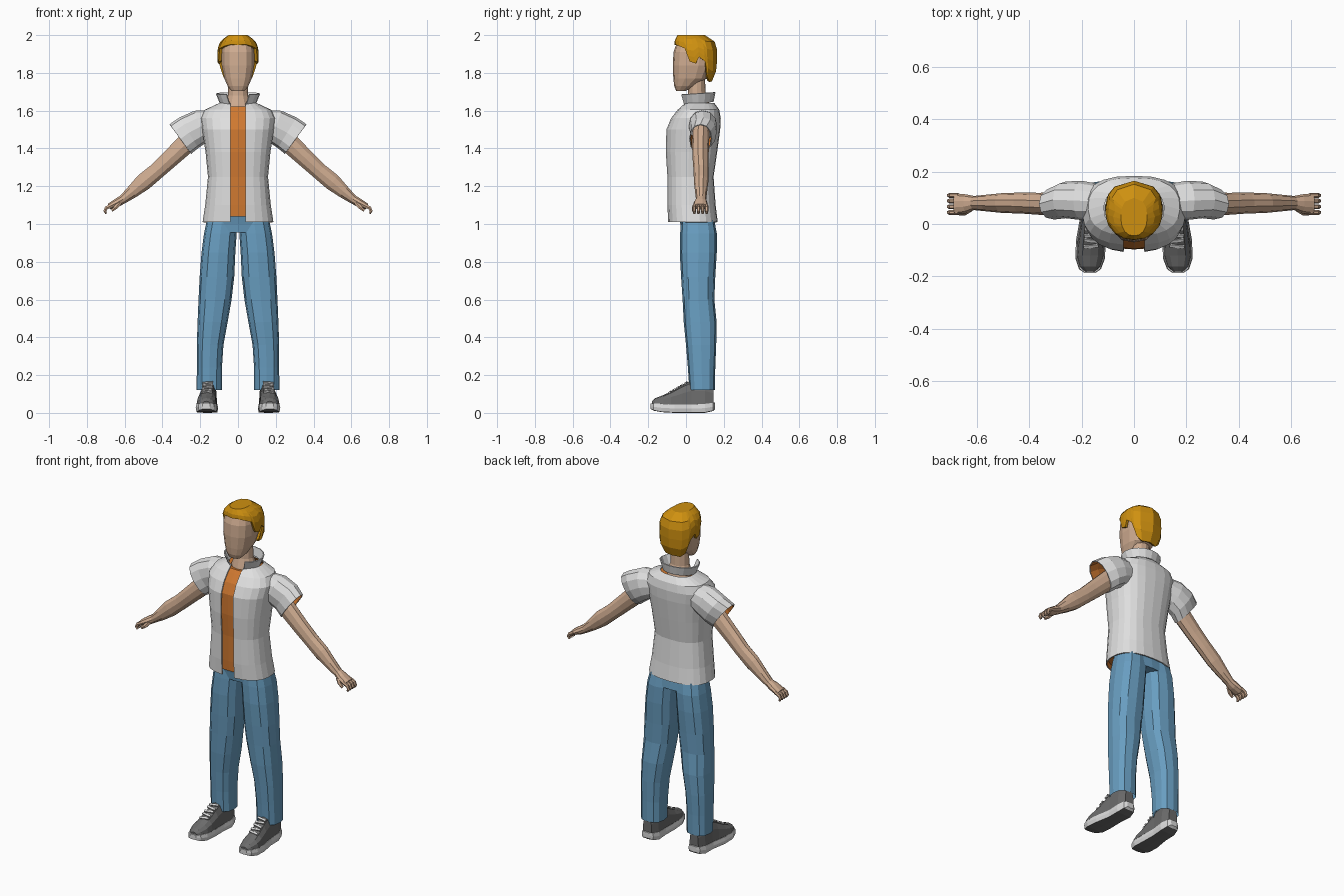
import bpy, bmesh, math
from mathutils import Vector, Matrix

if "Cube" in bpy.data.objects:
    bpy.data.objects.remove(bpy.data.objects["Cube"])


def mat(name, r, g, b):
    m = bpy.data.materials.new(name)
    m.diffuse_color = (r, g, b, 1)
    m.use_nodes = True
    m.node_tree.nodes["Principled BSDF"].inputs["Base Color"].default_value = m.diffuse_color
    return m


SKIN = mat("skin", 0.62, 0.41, 0.28)
HAIR = mat("golden_hair", 0.62, 0.28, 0.005)
WHITE = mat("shirt_white", 0.74, 0.74, 0.74)
ORANGE = mat("orange_cloth", 0.63, 0.19, 0.03)
DENIM = mat("denim_blue", 0.14, 0.34, 0.53)
GREY = mat("shoe_grey", 0.15, 0.15, 0.15)
RUBBER = mat("sole_white", 0.70, 0.70, 0.70)


def finish(name, bm, mats, solid=0, mirror=False):
    bmesh.ops.recalc_face_normals(bm, faces=bm.faces)
    me = bpy.data.meshes.new(name)
    bm.to_mesh(me)
    bm.free()
    for m in mats:
        me.materials.append(m)
    ob = bpy.data.objects.new(name, me)
    bpy.context.collection.objects.link(ob)
    if solid:
        s = ob.modifiers.new("thickness", 'SOLIDIFY')
        s.thickness, s.offset = solid, -1
        s.material_offset = len(mats) - 1
    if mirror:
        ob.modifiers.new("mirror", 'MIRROR')
    return ob


def se(a, p):
    return math.copysign(abs(a) ** (2 / p), a)


def point(c, u, v, t, p):
    return Vector(c) + Vector(u) * se(math.sin(t), p) + Vector(v) * se(math.cos(t), p)


def ring(c, u, v, n=16, p=2.0, half_gap=0):
    """Superellipse ring; with half_gap it is left open at the front."""
    if not half_gap:
        return [point(c, u, v, 2 * math.pi * i / n, p) for i in range(n)]
    t0 = math.asin((half_gap / Vector(u).length) ** (p / 2))
    return [point(c, u, v, t0 + (2 * math.pi - 2 * t0) * i / n, p) for i in range(n + 1)]


def skin_rings(rings, closed=True, caps=(True, True)):
    bm = bmesh.new()
    vs = [[bm.verts.new(q) for q in r] for r in rings]
    n = len(vs[0])
    for a, b in zip(vs, vs[1:]):
        for i in range(n if closed else n - 1):
            j = (i + 1) % n
            bm.faces.new((a[i], a[j], b[j], b[i]))
    if caps[0]:
        bm.faces.new(vs[0])
    if caps[1]:
        bm.faces.new(vs[-1])
    return bm


def level(z, x0, x1, y0, y1, tilt=0, **kw):
    """Horizontal ring between x and y limits; tilt lowers its front."""
    return ring(((x0 + x1) / 2, (y0 + y1) / 2, z), ((x1 - x0) / 2, 0, 0),
                (0, -(y1 - y0) / 2, -tilt), **kw)


def limb(path, n=8, p=2.0, caps=(True, True)):
    """Tube along (x, y, z, radius, y radius) points, bending in the xz plane."""
    rings = []
    for i, (x, y, z, rz, ry) in enumerate(path):
        a, b = path[max(i - 1, 0)], path[min(i + 1, len(path) - 1)]
        d = Vector((b[0] - a[0], 0, b[2] - a[2])).normalized()
        rings.append(ring((x, y, z), (-d.z * rz, 0, d.x * rz), (0, -ry, 0), n, p))
    return skin_rings(rings, caps=caps)


# head and neck
head = [(1.705, .036, -.052, 0), (1.73, .056, -.062, .05), (1.77, .074, -.067, .11),
        (1.84, .088, -.07, .14), (1.91, .088, -.066, .145), (1.95, .08, -.052, .14),
        (1.982, .05, -.03, .1)]
finish("head", skin_rings([level(z, -h, h, a, b, n=14, p=2.5) for z, h, a, b in head]), [SKIN])
neck = [(1.58, .085, -.02, .14), (1.635, .07, -.004, .125), (1.68, .054, .01, .105),
        (1.78, .05, .015, .1)]
finish("neck", skin_rings([level(z, -h, h, a, b, n=12) for z, h, a, b in neck]), [SKIN])

# hair: a cap whose lower edge follows the hairline around the head
prof = [(1.75, .07, .03, .135), (1.80, .1, 0, .158), (1.87, .11, -.05, .165),
        (1.93, .108, -.062, .165), (1.97, .093, -.06, .15), (2.0, .05, -.045, .1)]
line = [(0, 1.948), (20, 1.95), (42, 1.942), (62, 1.93), (70, 1.86), (85, 1.85), (95, 1.885),
        (110, 1.86), (118, 1.775), (140, 1.752), (180, 1.755)]
line += [(360 - t, z) for t, z in line[-2:0:-1]]


def hair_point(t, z):
    for a, b in zip(prof, prof[1:]):
        if z <= b[0] + 1e-6:
            break
    f = (z - a[0]) / (b[0] - a[0])
    _, h, y0, y1 = [p + (q - p) * f for p, q in zip(a, b)]
    return point((0, (y0 + y1) / 2, z), (h, 0, 0), (0, -(y1 - y0) / 2, 0), math.radians(t), 2.3)


rows = [[hair_point(t, z + (2.0 - z) * f) for t, z in line] for f in (0, .22, .45, .68, .86, 1)]
finish("hair", skin_rings(rows, caps=(False, True)), [HAIR], solid=.014)

# open shirt with flared collar, orange on the inside
body = [(1.01, .188, -.095, .168), (1.10, .174, -.10, .157), (1.25, .159, -.10, .146),
        (1.38, .172, -.108, .165), (1.50, .19, -.105, .181), (1.56, .198, -.08, .184),
        (1.605, .175, -.045, .176), (1.64, .10, -.008, .15)]
shirt = [level(z, -h, h, a, b, n=22, p=2.5, half_gap=.04) for z, h, a, b in body]
finish("open_shirt", skin_rings(shirt, False, (False, False)), [WHITE, ORANGE], solid=.006)
collar = [level(1.638, -.09, .09, -.012, .14, .01, n=14, half_gap=.04),
          level(1.692, -.112, .112, -.034, .15, .006, n=14, half_gap=.058)]
finish("collar", skin_rings(collar, False, (False, False)), [WHITE], solid=.006)

# undershirt showing in the front opening
under = [(1.04, .172, -.087, .15)] + [(z, h - .013, a + .011, b - .013) for z, h, a, b in body[1:7]]
under.append((1.622, .1, -.02, .145))
finish("undershirt", skin_rings([level(z, -h, h, a, b, n=22, p=2.5) for z, h, a, b in under]),
       [ORANGE])

# sleeves
sleeve = [(.12, .085, 1.535, .07, .065), (.20, .09, 1.515, .09, .075),
          (.26, .092, 1.483, .095, .07), (.305, .077, 1.45, .097, .06)]
finish("sleeves", limb(sleeve, 12, 2.2, (False, False)), [WHITE, ORANGE], .006, True)

# arms with palms
arm = [(.20, .08, 1.50, .055, .045), (.28, .077, 1.42, .055, .045), (.36, .077, 1.345, .050, .042),
       (.43, .08, 1.28, .046, .040), (.50, .08, 1.222, .048, .038), (.56, .08, 1.17, .036, .032),
       (.61, .08, 1.13, .025, .027), (.64, .077, 1.113, .024, .036), (.682, .076, 1.092, .017, .041)]
finish("arms", limb(arm, 10), [SKIN], mirror=True)

# curled fingers and thumb
for i, y in enumerate((.044, .066, .088, .109)):
    finger = [(.67, y, 1.098, .011, .009), (.697, y, 1.085, .011, .009),
              (.705, y, 1.068, .009, .009), (.698, y, 1.055, .006, .006)]
    finish(f"finger_{i + 1}", limb(finger, 6), [SKIN], mirror=True)
thumb = [(.625, .056, 1.115, .014, .012), (.645, .043, 1.09, .012, .011),
         (.668, .04, 1.07, .007, .007)]
finish("thumb", limb(thumb, 6), [SKIN], mirror=True)

# trousers: hips and legs
hips = [(1.08, .152, -.05, .135), (1.0, .168, -.03, .152), (.955, .172, -.024, .157)]
finish("hips", skin_rings([level(z, -h, h, a, b, n=16, p=2.5) for z, h, a, b in hips]), [DENIM])
leg = [(1.02, .004, .165, -.026, .15), (.95, .007, .18, -.031, .163), (.85, .014, .193, -.033, .163),
       (.72, .02, .203, -.026, .155), (.6, .034, .209, -.018, .15), (.48, .055, .214, -.012, .162),
       (.36, .077, .218, 0, .16), (.24, .085, .218, .01, .155), (.12, .085, .219, .018, .153)]
finish("trouser_legs", skin_rings([level(*r, n=12, p=2.6) for r in leg], caps=(True, False)),
       [DENIM], mirror=True)

# soles: white sides, grey tread
sole = [(-.187, .168, .02, .02, .05), (-.172, .168, .042, .012, .052), (-.13, .167, .057, .004, .05),
        (-.06, .165, .056, 0, .046), (.03, .158, .047, 0, .046), (.10, .155, .05, 0, .05),
        (.143, .155, .038, .01, .055), (.154, .155, .02, .02, .055)]
bm = skin_rings([ring((x, y, (a + b) / 2), (w, 0, 0), (0, 0, (b - a) / 2), 8, 8)
                 for y, x, w, a, b in sole])
bmesh.ops.recalc_face_normals(bm, faces=bm.faces)
for f in bm.faces:
    f.material_index = 1 if f.normal.z < -.85 else 0
finish("soles", bm, [RUBBER, GREY], mirror=True)

# shoe uppers
upper = [(-.181, .168, .02, .062), (-.163, .168, .04, .078), (-.12, .167, .053, .094),
         (-.08, .165, .052, .113), (-.02, .161, .046, .148), (.03, .158, .042, .174),
         (.1, .155, .045, .17), (.146, .155, .03, .15)]
bm = skin_rings([ring((x, y, .045), (w, 0, 0), (0, 0, h - .045), 12, 2.4) for y, x, w, h in upper])
for v in bm.verts:
    v.co.z = max(v.co.z, .035)
finish("shoe_uppers", bm, [GREY], mirror=True)

# laces across the instep
bm = bmesh.new()
for i in range(5):
    y = -.085 + i * .021
    place = (Matrix.Translation((.164 - i * .001, y, .113 + (y + .08) * .58))
             @ Matrix.Rotation(math.radians(30), 4, 'X')
             @ Matrix.Rotation(math.radians(8 if i % 2 else -8), 4, 'Z'))
    bmesh.ops.create_cube(bm, size=1, matrix=place @ Matrix.Diagonal((.056, .012, .009, 1)))
finish("laces", bm, [RUBBER], mirror=True)
